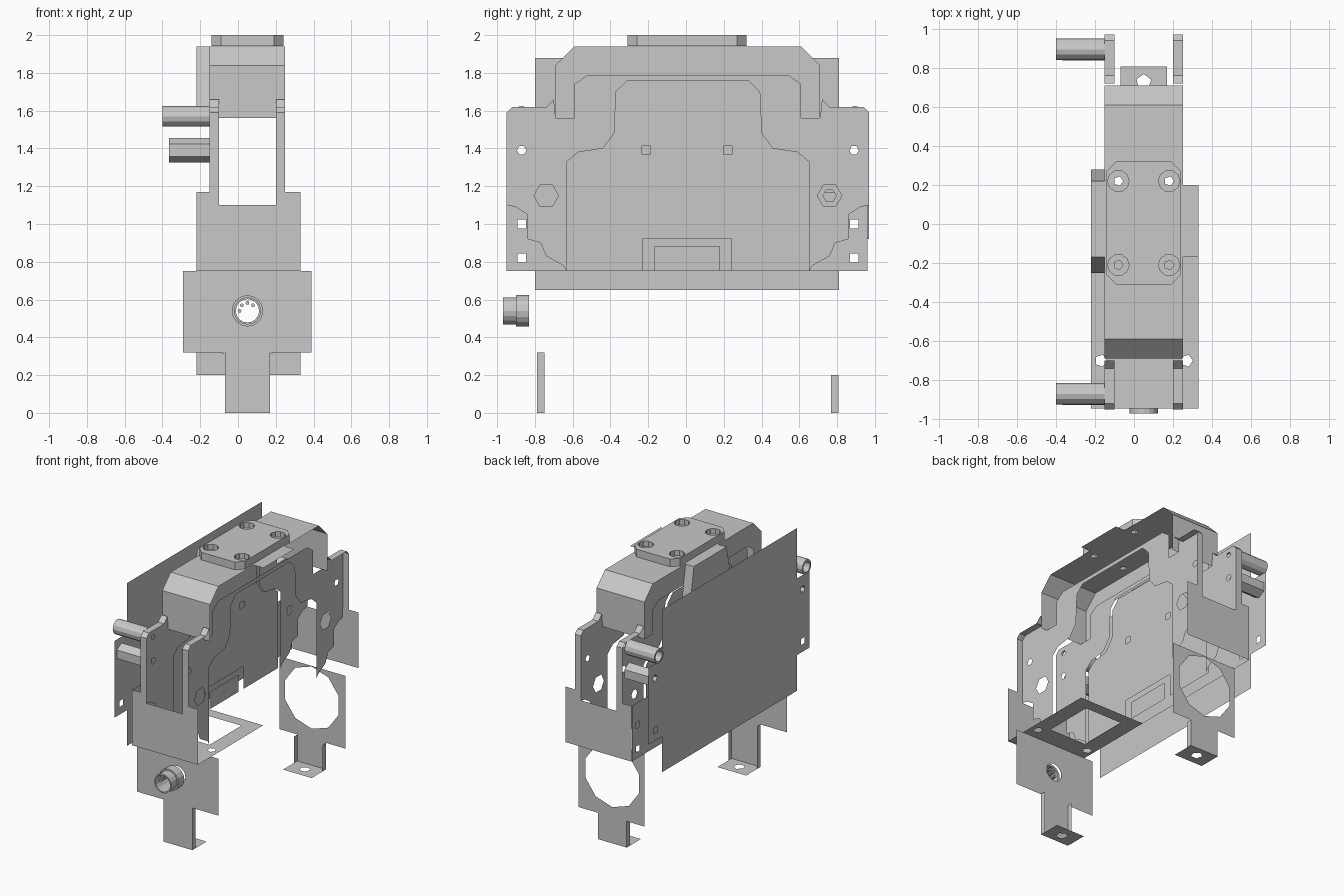
import bpy, math
from mathutils import Matrix

cube = bpy.data.objects.get("Cube")
if cube:
    bpy.data.objects.remove(cube, do_unlink=True)

grey = bpy.data.materials.new("plain_grey")
grey.use_nodes = True
COLOR = (0.58, 0.58, 0.58, 1)
grey.diffuse_color = COLOR
for node in grey.node_tree.nodes:
    if node.type == 'BSDF_PRINCIPLED':
        node.inputs["Base Color"].default_value = COLOR

CX = 0.05  # middle of the housing across x
FRAMES = {
    'X': Matrix(((0, 0, 1), (1, 0, 0), (0, 1, 0))),
    'Y': Matrix(((1, 0, 0), (0, 0, -1), (0, 1, 0))),
    'Z': Matrix.Identity(3),
}


def ngon(u, v, r, n=6, turn=0.0):
    return [(u + r * math.cos(turn + 2 * math.pi * i / n),
             v + r * math.sin(turn + 2 * math.pi * i / n)) for i in range(n)]


def square(u, v):
    return ngon(u, v, .032, 4, math.pi / 4)


def rect(u0, u1, v0, v1):
    return [(u0, v0), (u1, v0), (u1, v1), (u0, v1)]


def flip(pts):
    """Mirror a side profile front to back, reversing its order."""
    return [(0.02 - u, v) for u, v in reversed(pts)]


def block(name, axis, lo, hi, outline, holes=(), closed=True):
    """Outline with holes spanning lo..hi; an open outline makes a bent strip."""
    curve = bpy.data.curves.new(name, 'CURVE')
    curve.dimensions = '2D'
    curve.fill_mode = 'BOTH'
    curve.extrude = (hi - lo) / 2
    for loop in [outline, *holes]:
        spline = curve.splines.new('POLY')
        spline.points.add(len(loop) - 1)
        for point, (u, v) in zip(spline.points, loop):
            point.co = (u, v, 0, 1)
        spline.use_cyclic_u = closed
    temp = bpy.data.objects.new(name + "_profile", curve)
    bpy.context.collection.objects.link(temp)
    graph = bpy.context.evaluated_depsgraph_get()
    mesh = bpy.data.meshes.new_from_object(temp.evaluated_get(graph))
    bpy.data.objects.remove(temp, do_unlink=True)
    shift = [0, 0, 0]
    shift['XYZ'.index(axis)] = (lo + hi) / 2
    mesh.transform(Matrix.Translation(shift) @ FRAMES[axis].to_4x4())
    mesh.shade_flat()
    mesh.materials.clear()
    mesh.materials.append(grey)
    bpy.context.collection.objects.link(bpy.data.objects.new(name, mesh))


def sheet(name, axis, at, outline, holes=()):
    block(name, axis, at, at, outline, holes)


# Side walls: arms with a stepped opening and notches for the cover legs
foot_edge = [(-.63, .75), (-.65, .78), (-.74, .83), (-.77, .9), (-.84, .92), (-.84, 1.05),
             (-.9, 1.09)]
arm_edge = [(-.95, 1.1), (-.95, 1.59), (-.92, 1.62), (-.74, 1.62), (-.7, 1.66)]
saddle = [(-.69, 1.56), (-.59, 1.56), (-.59, 1.74), (-.52, 1.79)]
outer = foot_edge + arm_edge + saddle
step = [(-.63, .75), (-.63, 1.33), (-.57, 1.38), (-.44, 1.4), (-.38, 1.48),
        (-.37, 1.7), (-.31, 1.76)]
inner = step + flip(step)
wall = outer + flip(outer) + inner[::-1][1:-1]
pin_holes = [ngon(y, 1.39, .025) for y in (-.87, .89)]
sheet("left_wall", 'X', .2, wall, pin_holes + [ngon(y, 1.15, .065) for y in (-.74, .76)])
sheet("right_wall", 'X', -.1, wall,
      pin_holes + [ngon(.76, 1.15, .035)] + [ngon(y, 1.57, .02) for y in (-.87, .89)])
for side, x in (("left", .2), ("right", -.15)):
    block(side + "_front_flange", 'X', x, x + .05, arm_edge, closed=False)
    block(side + "_back_flange", 'X', x, x + .05, flip(arm_edge), closed=False)

# Stepped inner panel with a notch
notch = [(.24, .75), (.24, .92), (-.23, .92), (-.23, .75)]
sheet("inner_panel", 'X', -.12, inner + notch, [square(y, 1.39) for y in (-.21, .22)])
sheet("notch_tongue", 'X', -.12, rect(-.17, .18, .75, .88))

# Large outer panel with end wings around the spacers
OUT = -.367
sheet("large_panel", 'X', OUT, rect(-.8, .81, .65, 1.88))
for place, y0, y1, y in (("front", -.95, -.8, -.87), ("back", .81, .97, .89)):
    sheet(place + "_wing", 'X', OUT, rect(y0, y1, .92, 1.5),
          [square(y, 1.0), ngon(y, 1.39, .03)])

# Lower skirt and U shaped end plates
sheet("side_skirt", 'X', -.22, rect(-.95, .96, .75, 1.17),
      [square(y, z) for y in (-.87, .89) for z in (.82, 1.0)])
end = [(-.22, .75), (.33, .75), (.33, 1.17), (.2, 1.17), (.2, 1.1), (-.1, 1.1),
       (-.1, 1.17), (-.22, 1.17)]
sheet("front_end_plate", 'Y', -.95, end)
sheet("back_end_plate", 'Y', .965, end)

# Chamfered top cover, with a side flange at the right
bend = [(-.69, 1.56), (-.69, 1.84), (-.59, 1.94)]
block("cover_front", 'X', -.15, .25, bend, closed=False)
block("cover_back", 'X', -.15, .25, flip(bend), closed=False)
screws = [(x, y) for x in (-.08, .18) for y in (-.21, .22)]
sheet("cover_roof", 'Z', 1.94, rect(-.15, .25, -.59, .61),
      [ngon(x, y, .03, 5) for x, y in screws])
flange_in = saddle[1:]
sheet("cover_flange", 'X', -.15, bend + flip(bend) + (flange_in + flip(flange_in))[::-1])

# Mounting block with recessed screw holes
c = .05
pad = [(-.14 + c, -.31), (.24 - c, -.31), (.24, -.31 + c), (.24, .32 - c),
       (.24 - c, .32), (-.14 + c, .32), (-.14, .32 - c), (-.14, -.31 + c)]
block("mount_base", 'Z', 1.942, 1.96, pad, [ngon(x, y, .025, 5) for x, y in screws])
block("mount_top", 'Z', 1.96, 2.0, pad, [ngon(x, y, .055, 10) for x, y in screws])

# Tabs beside the cover
gusset = [(.28, 1.58), (.22, 1.94), (-.17, 1.94), (-.25, 1.58)]
block("right_gusset", 'X', -.22, -.15, gusset, closed=False)
sheet("right_gusset_face", 'X', -.22, gusset)
sheet("left_tab", 'Z', 1.94, rect(.25, .33, -.17, .2))

# Side pins and hexagonal spacers
for place, y in (("front", -.87), ("back", .895)):
    block(place + "_pin", 'X', -.4, -.15, ngon(y, 1.57, .055, 12), [ngon(y, 1.57, .04, 12)])
    block(place + "_spacer", 'X', -.365, -.15, ngon(y, 1.39, .065, 6, math.pi / 6),
          [ngon(y, 1.39, .03, 6)])

# Horizontal frame
sheet("bottom_frame", 'Z', .75, rect(-.22, .33, -.945, -.17),
      [rect(-.1, .21, -.64, -.26)] + [ngon(x, -.7, .032, 5) for x in (-.17, .27)])

# Lower front plate with round connector
Z = .54
sheet("front_lower_plate", 'Y', -.79, rect(-.29, .39, .32, .75), [ngon(CX, Z, .068, 16)])
sheet("connector_nut", 'Y', -.797, ngon(CX, Z, .12, 6, math.pi / 2), [ngon(CX, Z, .068, 16)])
block("connector_body", 'Y', -.9, -.83, ngon(CX, Z, .083, 16), [ngon(CX, Z, .066, 16)])
block("connector_rim", 'Y', -.97, -.9, ngon(CX, Z, .072, 16), [ngon(CX, Z, .062, 16)])
for i, (x, z) in enumerate(ngon(CX, Z, .042, 8)[1:5]):
    block(f"connector_contact_{i}", 'Y', -.94, -.83, ngon(x, z, .01, 8))

# Lower back plate with large opening
sheet("back_lower_plate", 'Y', .81, rect(-.22, .33, .2, .75),
      [ngon(CX, .51, .235, 10, math.pi / 10)])

# Feet: upright strip, folded edges and flat sole with a hole
for place, y, s, top in (("front", -.788, 1, .34), ("back", .808, -1, .22)):
    sheet(place + "_foot_strip", 'Y', y, rect(-.07, .17, 0, top))
    y0, y1 = sorted((y, y + s * .04))
    for side, x in (("right", -.07), ("left", .17)):
        sheet(f"{place}_foot_{side}_fold", 'X', x, rect(y0, y1, 0, top - .02))
    y0, y1 = sorted((y, y + s * .17))
    sheet(place + "_foot_sole", 'Z', 0, rect(-.07, .17, y0, y1),
          [ngon(CX, y + s * .08, .04, 5, math.pi / 2)])
